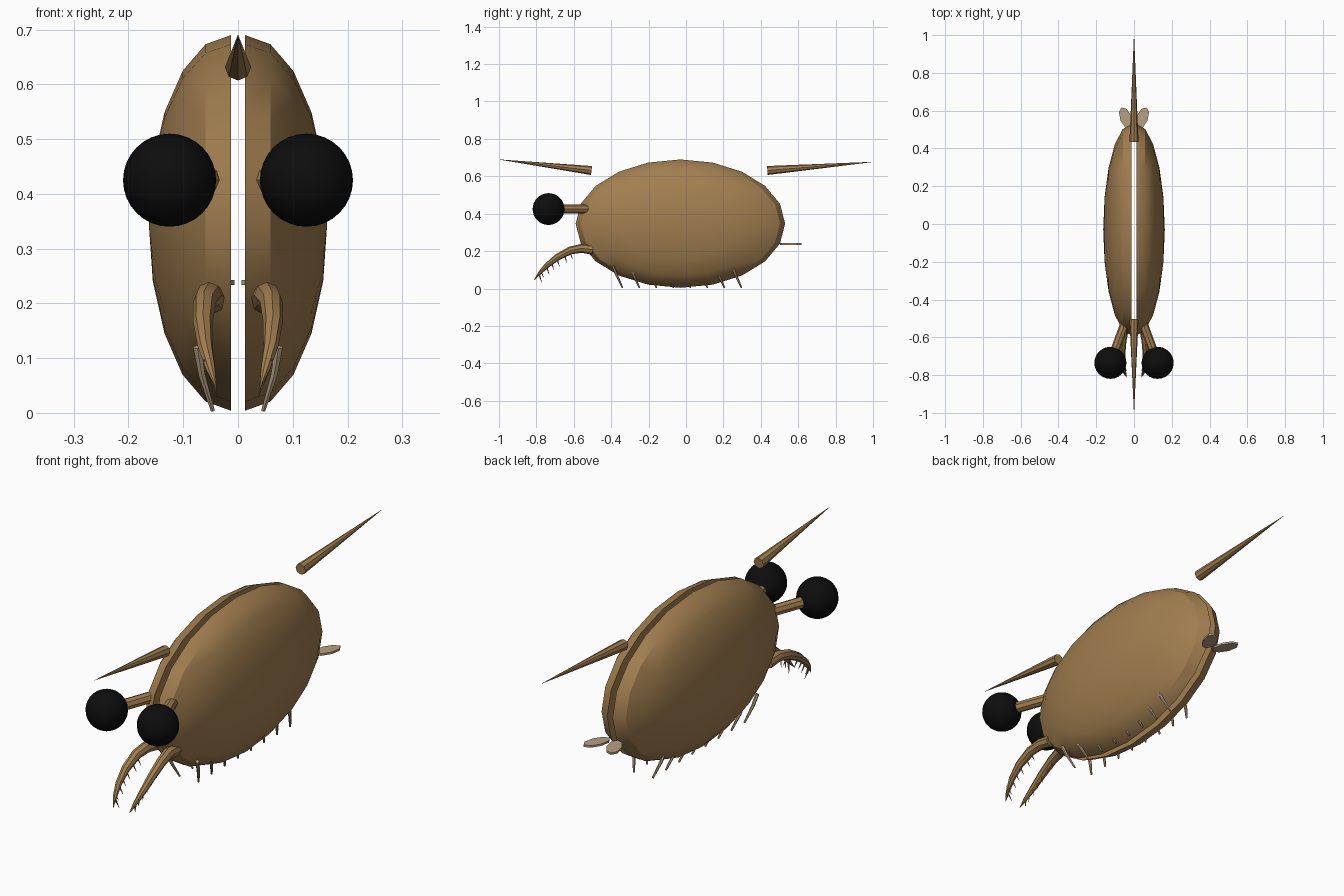
import bpy, bmesh, math
from mathutils import Vector, Matrix

cube = bpy.data.objects.get("Cube")
if cube:
    bpy.data.objects.remove(cube, do_unlink=True)


def make_material(name, color):
    mat = bpy.data.materials.new(name)
    mat.use_nodes = True
    mat.diffuse_color = (*color, 1)
    mat.node_tree.nodes["Principled BSDF"].inputs["Base Color"].default_value = (*color, 1)
    return mat


SHELL = make_material("shell_brown", (0.36, 0.21, 0.08))
PALE = make_material("pale_tan", (0.48, 0.35, 0.23))
BLACK = make_material("eye_black", (0.004, 0.004, 0.004))


def finish(bm, name, mat, smooth=True):
    bmesh.ops.recalc_face_normals(bm, faces=bm.faces)
    mesh = bpy.data.meshes.new(name)
    bm.to_mesh(mesh)
    bm.free()
    mesh.materials.append(mat)
    obj = bpy.data.objects.new(name, mesh)
    bpy.context.collection.objects.link(obj)
    if smooth:
        bpy.ops.object.select_all(action='DESELECT')
        obj.select_set(True)
        bpy.context.view_layer.objects.active = obj
        bpy.ops.object.shade_smooth_by_angle(angle=math.radians(30))
    return obj


def add_tube(bm, points, radii, sides=8):
    """Sweep a tapered, capped tube along the points."""
    pts = [Vector(p) for p in points]
    rings = []
    for i, p in enumerate(pts):
        tangent = pts[min(i + 1, len(pts) - 1)] - pts[max(i - 1, 0)]
        side = tangent.cross(Vector((0, 0, 1))).normalized()
        up = side.cross(tangent).normalized()
        ring = []
        for k in range(sides):
            a = math.tau * k / sides
            ring.append(bm.verts.new(p + radii[i] * (side * math.cos(a) + up * math.sin(a))))
        rings.append(ring)
    for a, b in zip(rings, rings[1:]):
        for k in range(sides):
            n = (k + 1) % sides
            bm.faces.new((a[k], a[n], b[n], b[k]))
    bm.faces.new(rings[0])
    bm.faces.new(rings[-1])


def tube(name, mat, points, radii, sides=8):
    bm = bmesh.new()
    add_tube(bm, points, radii, sides)
    return finish(bm, name, mat)


def mirrored(points, s):
    return [(s * x, y, z) for x, y, z in points]


# Long spines floating above the carapace, front and back
tube("front_spine", SHELL, [(0, -0.505, 0.631), (0, -1, 0.69)], [0.024, 0.0005])
tube("back_spine", SHELL, [(0, 0.435, 0.631), (0, 1, 0.677)], [0.024, 0.0005])

for s, side in ((1, "left"), (-1, "right")):
    # Domed carapace valve: half an ellipsoid with its flat side inward
    bm = bmesh.new()
    bmesh.ops.create_uvsphere(bm, u_segments=20, v_segments=10, radius=1,
                              matrix=Matrix.Rotation(math.pi / 2, 4, 'Y'))
    bmesh.ops.delete(bm, geom=[v for v in bm.verts if v.co.x < -0.01], context='VERTS')
    bmesh.ops.holes_fill(bm, edges=[e for e in bm.edges if e.is_boundary], sides=0)
    for v in bm.verts:
        x, y, z = v.co
        v.co = (s * (0.013 + 0.15 * x), -0.03 + 0.56 * y, 0.347 + 0.343 * z)
    finish(bm, side + "_valve", SHELL)

    # Eye on its stalk
    bm = bmesh.new()
    bmesh.ops.create_uvsphere(bm, u_segments=24, v_segments=16, radius=0.085,
                              matrix=Matrix.Translation((s * 0.125, -0.735, 0.425)))
    finish(bm, side + "_eye", BLACK)
    tube(side + "_eye_stalk", SHELL,
         mirrored([(0.042, -0.51, 0.425), (0.125, -0.735, 0.425)], s), [0.024, 0.024])

    # Curved grasping limb with bristles along its underside
    arm = [(0.047, -0.50, 0.207), (0.053, -0.56, 0.215), (0.061, -0.62, 0.203),
           (0.064, -0.69, 0.166), (0.060, -0.745, 0.122), (0.050, -0.785, 0.08),
           (0.040, -0.812, 0.045)]
    tube(side + "_grasping_limb", SHELL, mirrored(arm, s),
         [0.026, 0.024, 0.021, 0.018, 0.014, 0.009, 0.001])
    bm = bmesh.new()
    for x, y, z in arm[2:6]:
        for dy, dz in ((0, 0), (-0.03, -0.018)):
            root = (x, y + dy, z + dz - 0.006)
            tip = (x - 0.012, y + dy + 0.014, z + dz - 0.05)
            if z > 0.1 or dy == 0:
                add_tube(bm, mirrored([root, tip], s), [0.005, 0.0005], 5)
    finish(bm, side + "_limb_bristles", SHELL)

    # Row of thin swimming legs under the valve
    bm = bmesh.new()
    for i in range(8):
        y = -0.39 + 0.091 * i
        leg = [(0.075, y, 0.12), (0.066, y + 0.02, 0.07), (0.046, y + 0.05, 0.004)]
        add_tube(bm, mirrored(leg, s), [0.008, 0.007, 0.004], 6)
    finish(bm, side + "_swimming_legs", PALE)

    # Flat tail paddle
    bm = bmesh.new()
    place = (Matrix.Translation((s * 0.043, 0.56, 0.238))
             @ Matrix.Rotation(-s * math.radians(22), 4, 'Z')
             @ Matrix.Diagonal((0.031, 0.062, 1, 1)))
    bmesh.ops.create_cone(bm, cap_ends=True, segments=8, radius1=1, radius2=1,
                          depth=0.009, matrix=place)
    finish(bm, side + "_tail_paddle", PALE, smooth=False)
